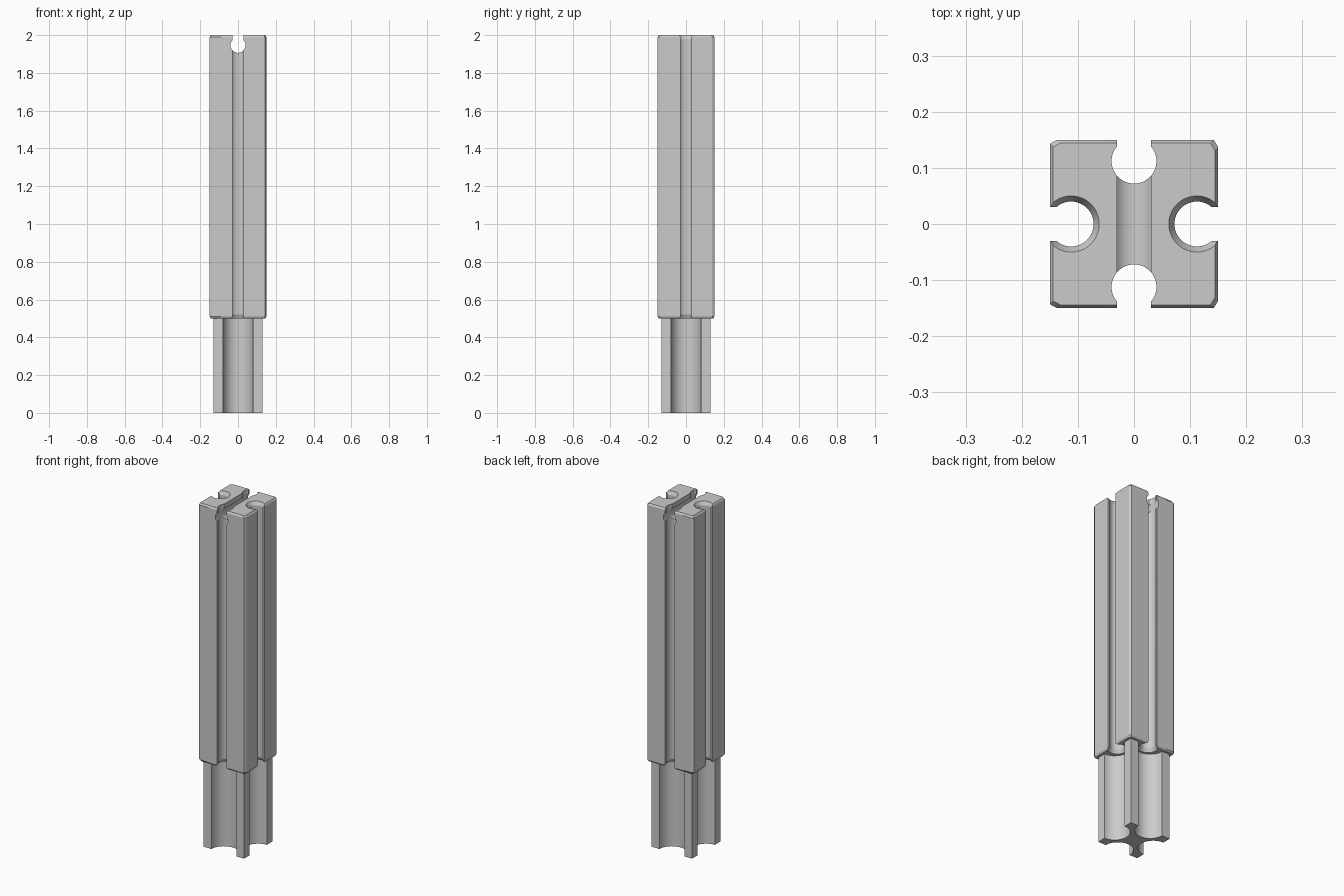
import bpy, bmesh
from math import cos, sin, pi, radians
from mathutils import Matrix

cube = bpy.data.objects.get("Cube")
if cube:
    bpy.data.objects.remove(cube, do_unlink=True)

grey = bpy.data.materials.new("light_grey")
grey.use_nodes = True
grey.diffuse_color = (0.6, 0.6, 0.6, 1)
grey.node_tree.nodes["Principled BSDF"].inputs["Base Color"].default_value = (0.6, 0.6, 0.6, 1)


def add_object(name, bm):
    bmesh.ops.recalc_face_normals(bm, faces=bm.faces)
    mesh = bpy.data.meshes.new(name)
    bm.to_mesh(mesh)
    bm.free()
    obj = bpy.data.objects.new(name, mesh)
    bpy.context.collection.objects.link(obj)
    return obj


def prism(name, outline, levels):
    """Stack scaled copies of an outline; levels are (height, scale)."""
    bm = bmesh.new()
    rings = [[bm.verts.new((x * s, y * s, z)) for x, y in outline] for z, s in levels]
    n = len(outline)
    for low, high in zip(rings, rings[1:]):
        for i in range(n):
            bm.faces.new((low[i], low[(i + 1) % n], high[(i + 1) % n], high[i]))
    bm.faces.new(rings[0][::-1])
    bm.faces.new(rings[-1])
    return add_object(name, bm)


def box(center, size):
    bm = bmesh.new()
    bmesh.ops.create_cube(bm, size=1, matrix=Matrix.Translation(center) @ Matrix.Diagonal((*size, 1)))
    return add_object("cutter", bm)


def rod(center, r1, r2, length, along_y=False):
    turn = Matrix.Rotation(radians(90), 4, 'X') if along_y else Matrix()
    bm = bmesh.new()
    bmesh.ops.create_cone(bm, cap_ends=True, segments=48, radius1=r1, radius2=r2,
                          depth=length, matrix=Matrix.Translation(center) @ turn)
    return add_object("cutter", bm)


def carve(obj, cutter):
    mod = obj.modifiers.new("carve", 'BOOLEAN')
    mod.operation, mod.solver, mod.object = 'DIFFERENCE', 'EXACT', cutter
    bpy.context.view_layer.update()
    graph = bpy.context.evaluated_depsgraph_get()
    mesh = bpy.data.meshes.new_from_object(obj.evaluated_get(graph))
    obj.modifiers.clear()
    obj.data = mesh
    bpy.data.objects.remove(cutter, do_unlink=True)


def finish(obj):
    obj.data.name = obj.name
    obj.data.materials.clear()
    obj.data.materials.append(grey)
    bpy.ops.object.select_all(action='DESELECT')
    obj.select_set(True)
    bpy.context.view_layer.objects.active = obj
    bpy.ops.object.shade_smooth_by_angle(angle=radians(25))


FOOT, TOP, HALF, BEVEL = 0.5, 2.0, 0.15, 0.01
MOUTH, BORE, BORE_AT = 0.06, 0.04, 0.112
SIDES = [(round(cos(i * pi / 2)), round(sin(i * pi / 2))) for i in range(4)]

# Square post with slightly cut corners and chamfered ends
right = [(0.142, -HALF), (HALF, -0.137), (HALF, 0.137), (0.142, HALF)]
left = [(-0.137, HALF), (-HALF, 0.143), (-HALF, -0.143), (-0.137, -HALF)]
post = prism("post", right + left,
             [(FOOT, 0.96), (FOOT + BEVEL, 1), (TOP - BEVEL, 1), (TOP, 0.96)])

# Keyhole grooves down all four sides, countersunk at the ends
for dx, dy in SIDES:
    x, y = dx * BORE_AT, dy * BORE_AT
    carve(post, rod((x, y, 1.25), BORE, BORE, 2))
    carve(post, box((dx * 0.17, dy * 0.17, 1.25),
                    (0.1 if dx else MOUTH, 0.1 if dy else MOUTH, 2)))
    carve(post, rod((x, y, FOOT), BORE + 2 * BEVEL, BORE, 4 * BEVEL))
    if dx:
        carve(post, rod((x, y, TOP), BORE, BORE + 2 * BEVEL, 4 * BEVEL))

# Keyhole channel across the top, front to back
carve(post, rod((0, 0, 1.946), BORE, BORE, 1, along_y=True))
carve(post, box((0, 0, 2), (MOUTH, 1, 0.1)))
finish(post)

# Narrower peg with a wide round flute in each side
PEG, FLUTE = 0.13, 0.08
square = [(-PEG, -PEG), (PEG, -PEG), (PEG, PEG), (-PEG, PEG)]
peg = prism("peg", square, [(0, 1), (FOOT, 1)])
for dx, dy in SIDES:
    carve(peg, rod((dx * PEG, dy * PEG, 0.25), FLUTE, FLUTE, 1))
finish(peg)
